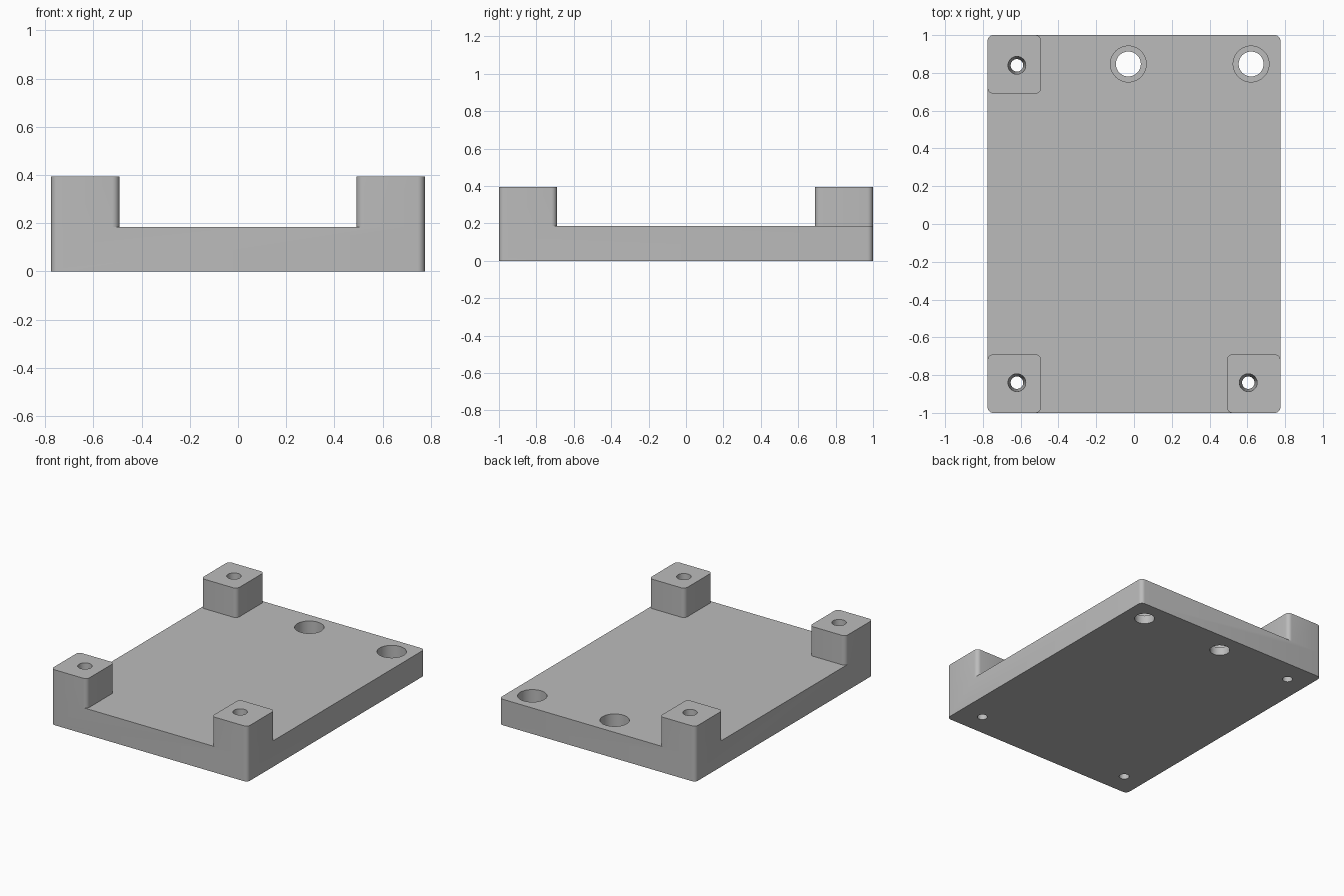
import bpy, bmesh
from math import cos, sin, pi, radians

cube = bpy.data.objects.get("Cube")
if cube:
    bpy.data.objects.remove(cube)

HALF_X, HALF_Y = 0.775, 1.0
PLATE_TOP, POST_TOP = 0.185, 0.395
POST_X, POST_Y = 0.283, 0.31
CORNER = 0.03

grey = bpy.data.materials.new("mid grey")
grey.use_nodes = True
colour = (0.5, 0.5, 0.5, 1)
grey.diffuse_color = colour
grey.node_tree.nodes["Principled BSDF"].inputs["Base Color"].default_value = colour


def add_object(name, bm):
    bmesh.ops.recalc_face_normals(bm, faces=bm.faces)
    mesh = bpy.data.meshes.new(name)
    bm.to_mesh(mesh)
    bm.free()
    mesh.materials.append(grey)
    obj = bpy.data.objects.new(name, mesh)
    bpy.context.collection.objects.link(obj)
    return obj


def rounded_block(name, x0, x1, y0, y1, z0, z1, steps=6):
    """Upright block with rounded vertical edges."""
    bm = bmesh.new()
    r = CORNER
    centres = [(x1 - r, y1 - r), (x0 + r, y1 - r), (x0 + r, y0 + r), (x1 - r, y0 + r)]
    ring = []
    for quarter, (cx, cy) in enumerate(centres):
        for i in range(steps + 1):
            a = (quarter + i / steps) * pi / 2
            ring.append(bm.verts.new((cx + r * cos(a), cy + r * sin(a), z0)))
    base = bm.faces.new(ring)
    top = bmesh.ops.extrude_face_region(bm, geom=[base])["geom"]
    bmesh.ops.translate(bm, vec=(0, 0, z1 - z0),
                        verts=[v for v in top if isinstance(v, bmesh.types.BMVert)])
    return add_object(name, bm)


def turned_cutter(name, x, y, profile, sides=48):
    """Solid of revolution about a vertical axis from (radius, height) pairs."""
    bm = bmesh.new()
    rings = [[bm.verts.new((x + r * cos(2 * pi * i / sides),
                            y + r * sin(2 * pi * i / sides), z))
              for i in range(sides)] for r, z in profile]
    bm.faces.new(rings[0])
    bm.faces.new(rings[-1])
    for low, high in zip(rings, rings[1:]):
        for i in range(sides):
            j = (i + 1) % sides
            bm.faces.new((low[i], low[j], high[j], high[i]))
    obj = add_object(name, bm)
    obj.hide_render = True
    return obj


def combine(target, other, operation):
    mod = target.modifiers.new(other.name, "BOOLEAN")
    mod.object = other
    mod.operation = operation
    mod.solver = "EXACT"
    bpy.context.view_layer.objects.active = target
    bpy.ops.object.modifier_apply(modifier=mod.name)
    bpy.data.objects.remove(other)


# Base plate
plate = rounded_block("mounting_plate", -HALF_X, HALF_X, -HALF_Y, HALF_Y, 0, PLATE_TOP)

# Three corner posts, flush with the plate edges
for name, sx, sy in (("front_right_post", -1, -1), ("front_left_post", 1, -1),
                     ("back_right_post", -1, 1)):
    xs = sorted((sx * HALF_X, sx * (HALF_X - POST_X)))
    ys = sorted((sy * HALF_Y, sy * (HALF_Y - POST_Y)))
    combine(plate, rounded_block(name, *xs, *ys, PLATE_TOP, POST_TOP), "UNION")

# Tapered screw holes through the posts
screw = [(0.032, -0.02), (0.033, 0), (0.047, POST_TOP), (0.047, POST_TOP + 0.02)]
for x, y in ((-0.62, -0.84), (0.605, -0.84), (-0.62, 0.84)):
    combine(plate, turned_cutter("screw_hole", x, y, screw), "DIFFERENCE")

# Counterbored holes along the back edge
bore = [(0.066, -0.02), (0.066, 0.06), (0.095, 0.06), (0.095, PLATE_TOP + 0.02)]
for x in (-0.03, 0.62):
    combine(plate, turned_cutter("counterbore_hole", x, 0.847, bore), "DIFFERENCE")

# Smooth rounded edges and bores, keep the rest crisp
bpy.ops.object.select_all(action="DESELECT")
plate.select_set(True)
bpy.context.view_layer.objects.active = plate
bpy.ops.object.shade_smooth_by_angle(angle=radians(30))
